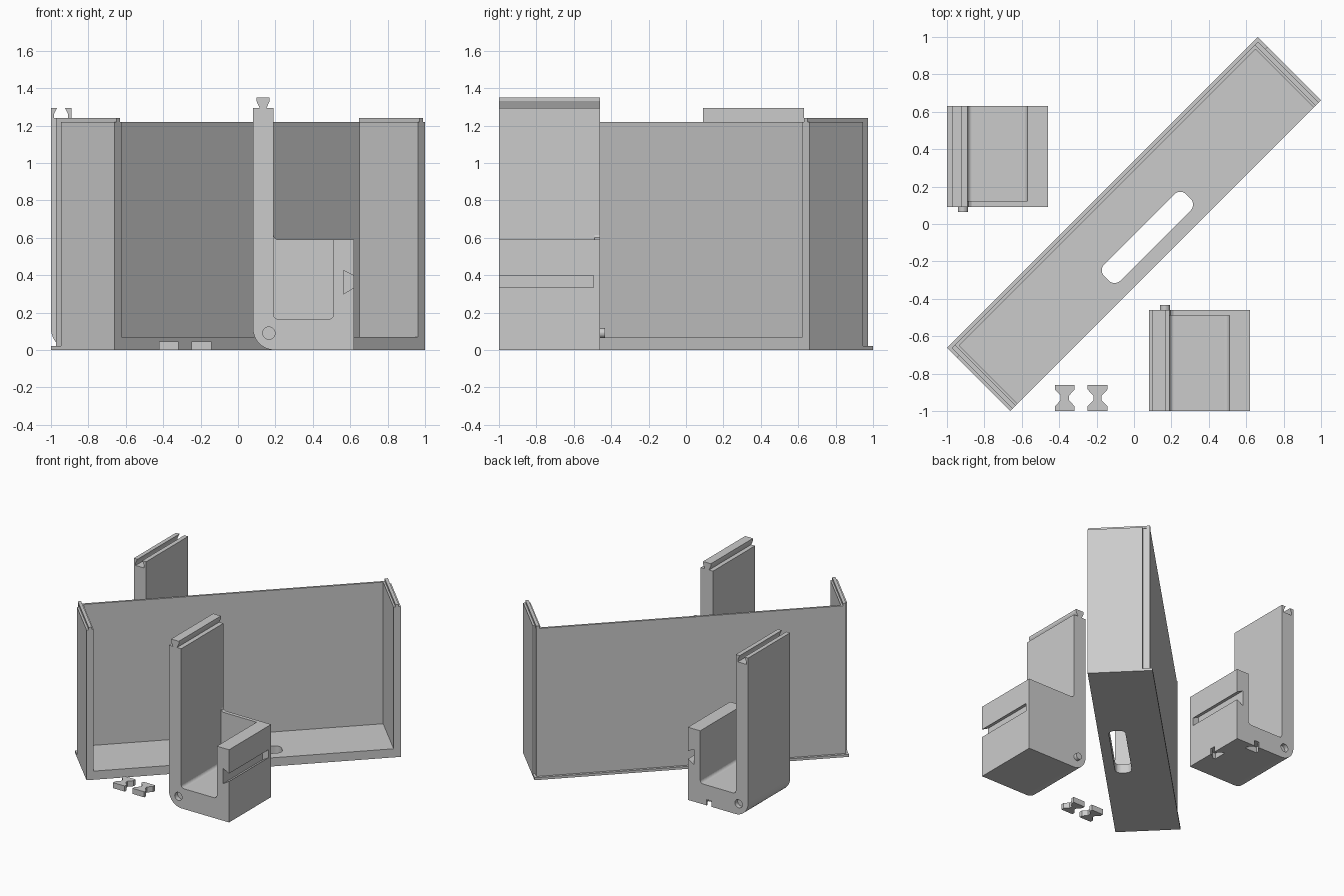
import bpy, bmesh
from math import sin, cos, pi, radians

cube = bpy.data.objects.get("Cube")
if cube:
    bpy.data.objects.remove(cube, do_unlink=True)

GREY = bpy.data.materials.new("light grey")
GREY.use_nodes = True
GREY.diffuse_color = (0.6, 0.6, 0.6, 1)
GREY.node_tree.nodes["Principled BSDF"].inputs["Base Color"].default_value = (0.6, 0.6, 0.6, 1)


def arc(cx, cy, r, start, end, n=8):
    """Points along an arc, angles in degrees."""
    angles = [radians(start + (end - start) * i / n) for i in range(n + 1)]
    return [(cx + r * cos(a), cy + r * sin(a)) for a in angles]


def rect(x0, x1, y0, y1):
    return [(x0, y0), (x1, y0), (x1, y1), (x0, y1)]


def prism(name, points, lo, hi, along="Z"):
    """Extrude a closed profile along Z (profile in xy) or Y (profile in xz)."""
    bm = bmesh.new()
    place = (lambda p, d: (p[0], p[1], d)) if along == "Z" else (lambda p, d: (p[0], d, p[1]))
    rings = [[bm.verts.new(place(p, d)) for p in points] for d in (lo, hi)]
    for ring in rings:
        bm.faces.new(ring)
    n = len(points)
    for i in range(n):
        j = (i + 1) % n
        bm.faces.new((rings[0][i], rings[0][j], rings[1][j], rings[1][i]))
    bmesh.ops.recalc_face_normals(bm, faces=bm.faces)
    mesh = bpy.data.meshes.new(name)
    bm.to_mesh(mesh)
    bm.free()
    mesh.materials.append(GREY)
    obj = bpy.data.objects.new(name, mesh)
    bpy.context.collection.objects.link(obj)
    return obj


def cut(obj, cutters):
    """Subtract each cutter, then discard it."""
    for cutter in cutters:
        mod = obj.modifiers.new("cut", "BOOLEAN")
        mod.operation = "DIFFERENCE"
        mod.solver = "EXACT"
        mod.object = cutter
        bpy.context.view_layer.objects.active = obj
        bpy.ops.object.modifier_apply(modifier=mod.name)
        bpy.data.objects.remove(cutter, do_unlink=True)


# --- Tray: open-fronted box, built straight and turned 45 degrees ---
L, W = 1.174, 0.24


def slot_cutter():
    u, v0, v1, r = 0.31, -0.163, -0.04, 0.045
    pts = (arc(u - r, v1 - r, r, 0, 90) + arc(-u + r, v1 - r, r, 90, 180)
           + arc(-u + r, v0 + r, r, 180, 270) + arc(u - r, v0 + r, r, 270, 360))
    return prism("slot_cutter", pts, -0.1, 0.2)


base = prism("tray_base", rect(-L, L, -W, W), 0, 0.02)
cut(base, [slot_cutter()])

# Plan with stepped rear corners
plan = [(-L, -W), (L, -W), (L, 0.166), (L - 0.018, 0.166), (L - 0.018, 0.22),
        (-L + 0.018, 0.22), (-L + 0.018, 0.166), (-L, 0.166)]
tray = prism("tray_walls", plan, 0.02, 1.22)
cut(tray, [prism("cavity", rect(-L + 0.054, L - 0.054, -0.5, 0.202), 0.07, 1.5), slot_cutter()])

parts = [base, tray]
for side, label in ((1, "left"), (-1, "right")):
    parts.append(prism("end_rail_" + label,
                       rect(side * 1.134, side * 1.158, -W, 0.22), 1.22, 1.24))
for part in parts:
    part.rotation_euler.z = pi / 4


# --- Bow-tie connector outline, centred on the origin ---
def bow_tie(w=0.053, waist=0.022, h=0.07):
    return [(-w, -h), (w, -h), (w, -h + 0.025), (waist, -0.012), (waist, 0.012), (w, h - 0.025),
            (w, h), (-w, h), (-w, h - 0.025), (-waist, 0.012), (-waist, -0.012), (-w, -h + 0.025)]


for i, x in enumerate((-0.37, -0.195)):
    key = prism("connector_%d" % (i + 1), bow_tie(), 0, 0.045)
    key.location = (x, -0.93, 0)


# --- Holders: tall column, pocket, peg, hole and dovetails ---
def holder(name, x0, y0, s, male):
    def part(label, pts, d0, d1):
        return prism(label, [(x0 + x, z) for x, z in pts], y0 + s * d0, y0 + s * d1, "Y")

    if male:
        joint = [(0.035, 1.295), (0.019, 1.33), (0.019, 1.35),
                 (0.089, 1.35), (0.089, 1.33), (0.073, 1.295)]
    else:
        joint = [(0.033, 1.295), (0.016, 1.26), (0.016, 1.24),
                 (0.092, 1.24), (0.092, 1.26), (0.075, 1.295)]
    outline = ([(0.54, 0)] + arc(0.115, 0.115, 0.115, 270, 180, 10) + [(0, 1.295)] + joint
               + [(0.11, 1.295), (0.11, 0.615), (0.115, 0.6), (0.13, 0.59), (0.54, 0.59)])
    body = part(name, outline, 0, 0.54)

    r = 0.025
    pocket = ([(0.11, 0.8)] + arc(0.11 + r, 0.165 + r, r, 180, 270, 6)
              + arc(0.43 - r, 0.165 + r, r, 270, 360, 6) + [(0.43, 0.8)])
    side_slot = [(0.485, 0.3), (0.485, 0.425), (0.54, 0.397), (0.6, 0.365), (0.54, 0.333)]
    cutters = [part("pocket", pocket, -0.1, 0.51),
               part("side_slot", side_slot, -0.1, 0.505),
               part("hole", arc(0.085, 0.09, 0.033, 0, 345, 23), -0.1, 0.035)]
    if not male:
        # Connector recesses under the open face and the slotted side
        a, b = x0 + 0.35, y0 + s * 0.28
        edge = x0 + 0.54
        cutters.append(prism("recess_front", [(a + u, y0 + v) for u, v in bow_tie()], -0.1, 0.047))
        cutters.append(prism("recess_side", [(edge + v, b + u) for u, v in bow_tie()], -0.1, 0.047))
    cut(body, cutters)
    part(name + "_peg", arc(0.085, 0.09, 0.027, 0, 345, 23), 0.53, 0.568)


holder("front_holder", 0.08, -1.0, 1, True)
holder("rear_holder", -1.0, 0.632, -1, False)
